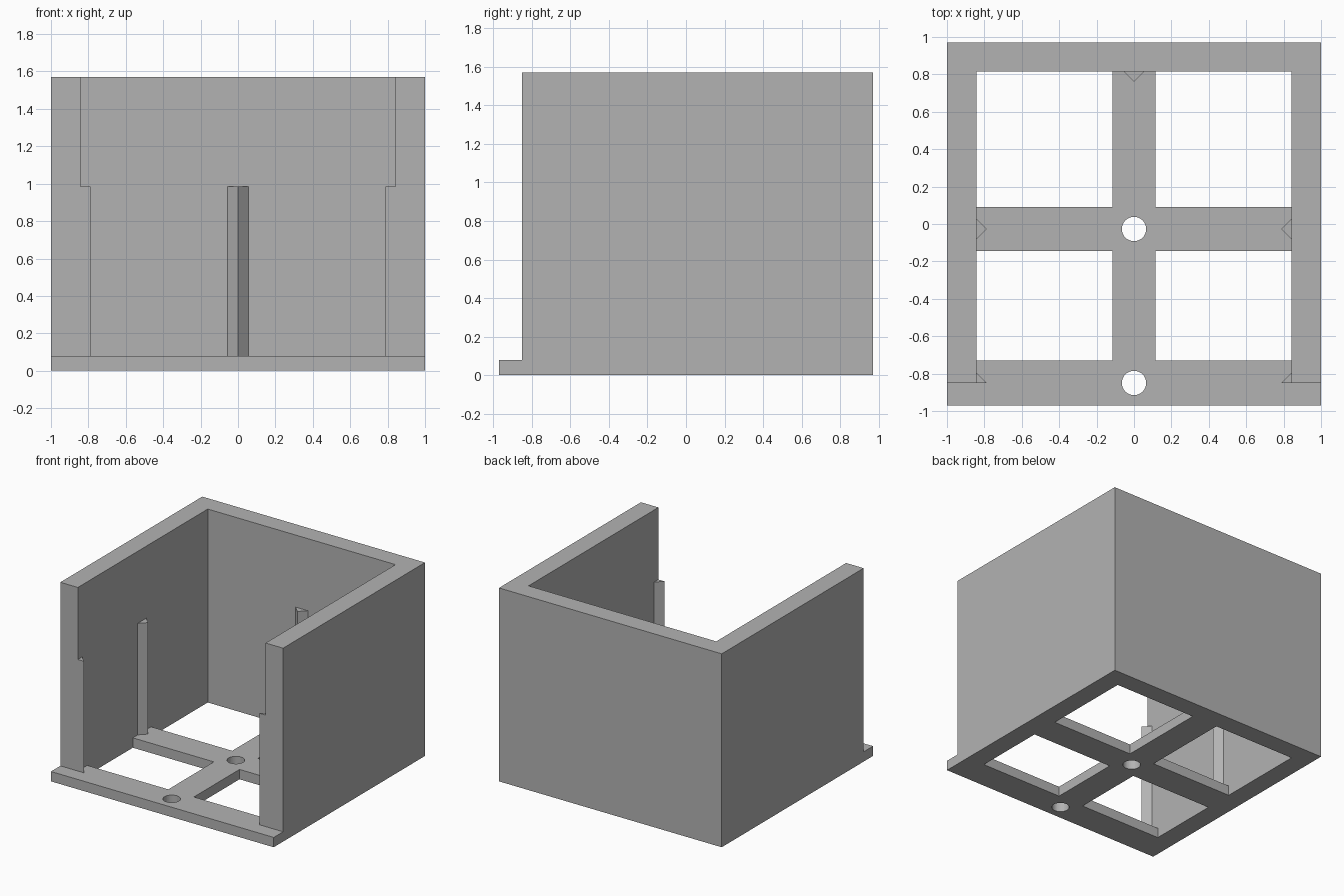
import bpy
import bmesh
from math import cos, sin, tau

if "Cube" in bpy.data.objects:
    bpy.data.objects.remove(bpy.data.objects["Cube"])

# Main dimensions
HALF_X, HALF_Y = 1.0, 0.97
HEIGHT, BASE, RIB_TOP = 1.57, 0.08, 0.985
IN_X, IN_Y = 0.843, 0.816          # inner faces of the walls
WALL_FRONT, MID_Y = -0.85, -0.027  # front ends of the walls, centre of the cross bar
RIB = 0.055                        # rib depth and half width

gray = bpy.data.materials.new("plain gray")
gray.use_nodes = True
color = (0.45, 0.45, 0.45, 1)
gray.diffuse_color = color
gray.node_tree.nodes["Principled BSDF"].inputs["Base Color"].default_value = color


def rect(x0, x1, y0, y1):
    return [(x0, y0), (x1, y0), (x1, y1), (x0, y1)]


def circle(x, y, r, n=40):
    return [(x + r * cos(tau * i / n), y + r * sin(tau * i / n)) for i in range(n)]


def plate(name, outlines, z0, z1):
    """Extrude a flat outline, with further outlines as holes, from z0 to z1."""
    curve = bpy.data.curves.new(name, "CURVE")
    curve.dimensions = "2D"
    curve.fill_mode = "BOTH"
    curve.extrude = (z1 - z0) / 2
    for points in outlines:
        spline = curve.splines.new("POLY")
        spline.points.add(len(points) - 1)
        for p, (x, y) in zip(spline.points, points):
            p.co = (x, y, 0, 1)
        spline.use_cyclic_u = True
    temp = bpy.data.objects.new(name + "_outline", curve)
    bpy.context.collection.objects.link(temp)
    bpy.context.view_layer.update()
    mesh = bpy.data.meshes.new_from_object(
        temp.evaluated_get(bpy.context.evaluated_depsgraph_get()))
    bpy.data.objects.remove(temp)

    # Weld the caps to the sides and move to height
    bm = bmesh.new()
    bm.from_mesh(mesh)
    bmesh.ops.translate(bm, verts=bm.verts, vec=(0, 0, (z0 + z1) / 2))
    bmesh.ops.remove_doubles(bm, verts=bm.verts, dist=0.0001)
    bmesh.ops.recalc_face_normals(bm, faces=bm.faces)
    for f in bm.faces:
        f.smooth = False
    bm.to_mesh(mesh)
    bm.free()
    mesh.name = name
    mesh.materials.clear()
    mesh.materials.append(gray)
    obj = bpy.data.objects.new(name, mesh)
    bpy.context.collection.objects.link(obj)
    return obj


# Base: outer frame with a cross, four windows and two round holes
bar = 0.115
windows = [rect(x0, x1, y0, y1)
           for x0, x1 in ((-IN_X, -bar), (bar, IN_X))
           for y0, y1 in ((-0.73, -0.145), (0.09, IN_Y))]
holes = [circle(0, y, 0.065) for y in (MID_Y, WALL_FRONT)]
plate("base_frame", [rect(-HALF_X, HALF_X, -HALF_Y, HALF_Y)] + windows + holes, 0, BASE)

# Walls: one U-shaped shell, open to the front
plate("walls", [[(-HALF_X, WALL_FRONT), (-IN_X, WALL_FRONT), (-IN_X, IN_Y),
                 (IN_X, IN_Y), (IN_X, WALL_FRONT), (HALF_X, WALL_FRONT),
                 (HALF_X, HALF_Y), (-HALF_X, HALF_Y)]], BASE, HEIGHT)

# Triangular ribs inside the walls
plate("back_rib", [[(-RIB, IN_Y), (0, IN_Y - RIB), (RIB, IN_Y)]], BASE, RIB_TOP)
for side, s in (("left", 1), ("right", -1)):
    wall, tip = s * IN_X, s * (IN_X - RIB)
    plate(side + "_middle_rib",
          [[(wall, MID_Y - RIB), (wall, MID_Y + RIB), (tip, MID_Y)]], BASE, RIB_TOP)
    plate(side + "_front_rib",
          [[(wall, WALL_FRONT), (wall, WALL_FRONT + RIB), (tip, WALL_FRONT)]], BASE, RIB_TOP)
